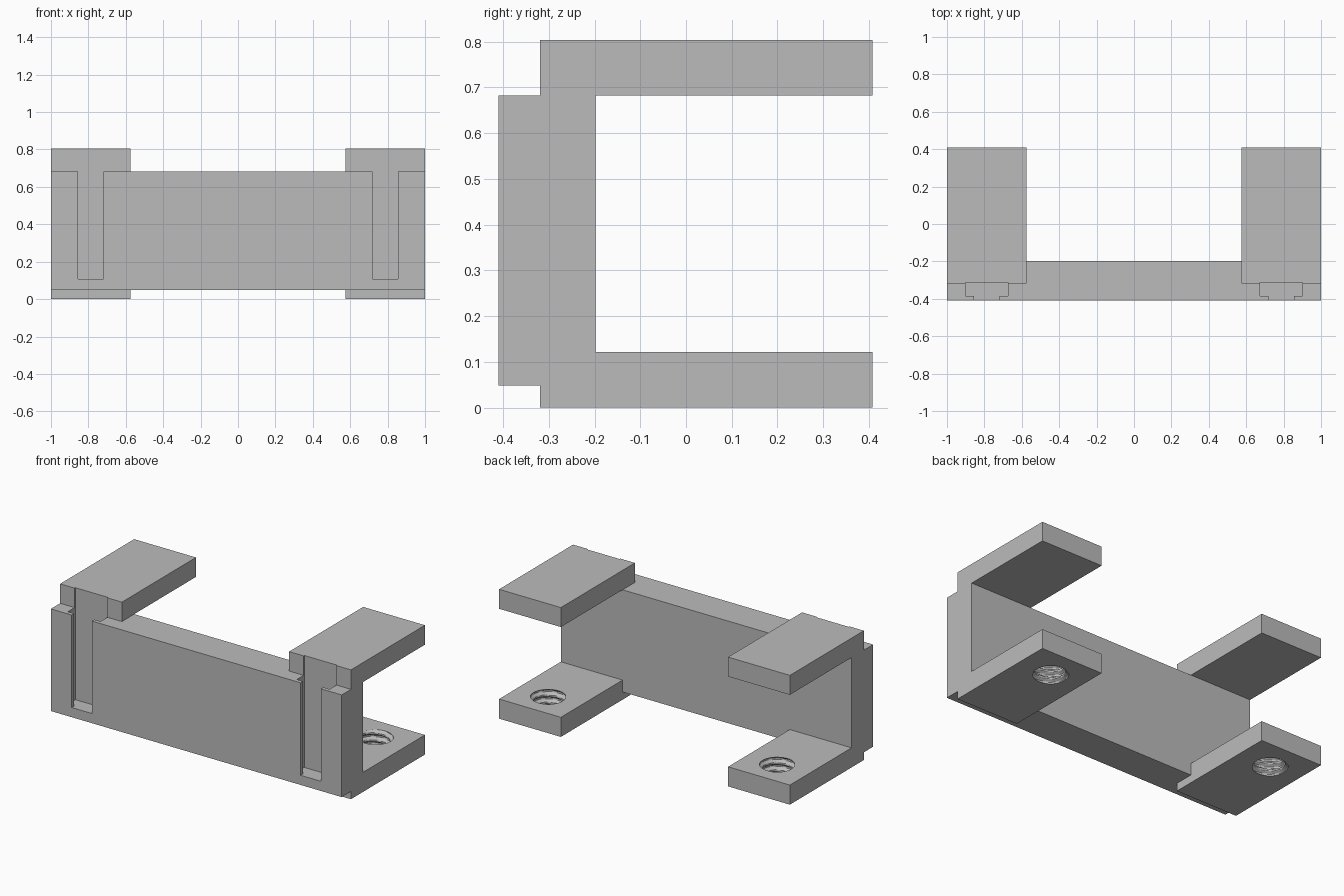
import bpy, bmesh, math

if "Cube" in bpy.data.objects:
    bpy.data.objects.remove(bpy.data.objects["Cube"])

grey = bpy.data.materials.new("light grey")
grey.diffuse_color = (0.5, 0.5, 0.5, 1)
grey.use_nodes = True
grey.node_tree.nodes["Principled BSDF"].inputs["Base Color"].default_value = grey.diffuse_color


def finish(name, bm):
    bmesh.ops.recalc_face_normals(bm, faces=bm.faces)
    me = bpy.data.meshes.new(name)
    bm.to_mesh(me)
    bm.free()
    me.materials.append(grey)
    ob = bpy.data.objects.new(name, me)
    bpy.context.collection.objects.link(ob)
    return ob


def prism(name, profile, x0, x1):
    """Extrude a (y, z) profile along x."""
    bm = bmesh.new()
    face = bm.faces.new([bm.verts.new((x0, y, z)) for y, z in profile])
    ext = bmesh.ops.extrude_face_region(bm, geom=[face])["geom"]
    verts = [v for v in ext if isinstance(v, bmesh.types.BMVert)]
    bmesh.ops.translate(bm, verts=verts, vec=(x1 - x0, 0, 0))
    return finish(name, bm)


def box(name, x0, x1, y0, y1, z0, z1):
    return prism(name, [(y0, z0), (y1, z0), (y1, z1), (y0, z1)], x0, x1)


def threaded_rod(name, cx, cy, z0, z1, r_in, r_out, pitch):
    """Helical thread used to cut the screw holes."""
    segs, rings = 40, 32
    bm = bmesh.new()
    grid = []
    for k in range(rings + 1):
        z = z0 + (z1 - z0) * k / rings
        ring = []
        for i in range(segs):
            a = 2 * math.pi * i / segs
            t = (z / pitch - i / segs) % 1
            r = r_in + (r_out - r_in) * min(1, max(0, 1.5 - abs(4 * t - 2)))
            ring.append(bm.verts.new((cx + r * math.cos(a), cy + r * math.sin(a), z)))
        grid.append(ring)
    for a, b in zip(grid, grid[1:]):
        for i in range(segs):
            j = (i + 1) % segs
            bm.faces.new((a[i], a[j], b[j]))
            bm.faces.new((a[i], b[j], b[i]))
    bm.faces.new(grid[0])
    bm.faces.new(grid[-1])
    return finish(name, bm)


def combine(ob, tool, operation):
    """Apply a boolean and discard the tool."""
    mod = ob.modifiers.new("bool", "BOOLEAN")
    mod.operation, mod.solver, mod.object = operation, "EXACT", tool
    deps = bpy.context.evaluated_depsgraph_get()
    me = bpy.data.meshes.new_from_object(ob.evaluated_get(deps))
    ob.modifiers.clear()
    ob.data = me
    bpy.data.objects.remove(tool)


# Long back plate
bracket = box("bracket", -1, 1, -0.41, -0.198, 0.048, 0.683)

# C-shaped clamp at each end
clamp = [(-0.319, 0), (0.408, 0), (0.408, 0.122), (-0.198, 0.122),
         (-0.198, 0.683), (0.408, 0.683), (0.408, 0.804), (-0.319, 0.804)]
for s in (-1, 1):
    x0, x1 = sorted((s * 0.575, s))
    combine(bracket, prism("clamp", clamp, x0, x1), "UNION")

# T-slots in the front, open at the top, and threaded screw holes
for s in (-1, 1):
    c = s * 0.7875
    combine(bracket, box("slot_wide", c - 0.113, c + 0.113, -0.386, -0.312, 0.108, 0.9), "DIFFERENCE")
    combine(bracket, box("slot_mouth", c - 0.069, c + 0.069, -0.5, -0.35, 0.108, 0.9), "DIFFERENCE")
    combine(bracket, threaded_rod("thread", c, 0.215, -0.02, 0.142, 0.09, 0.108, 0.045), "DIFFERENCE")
